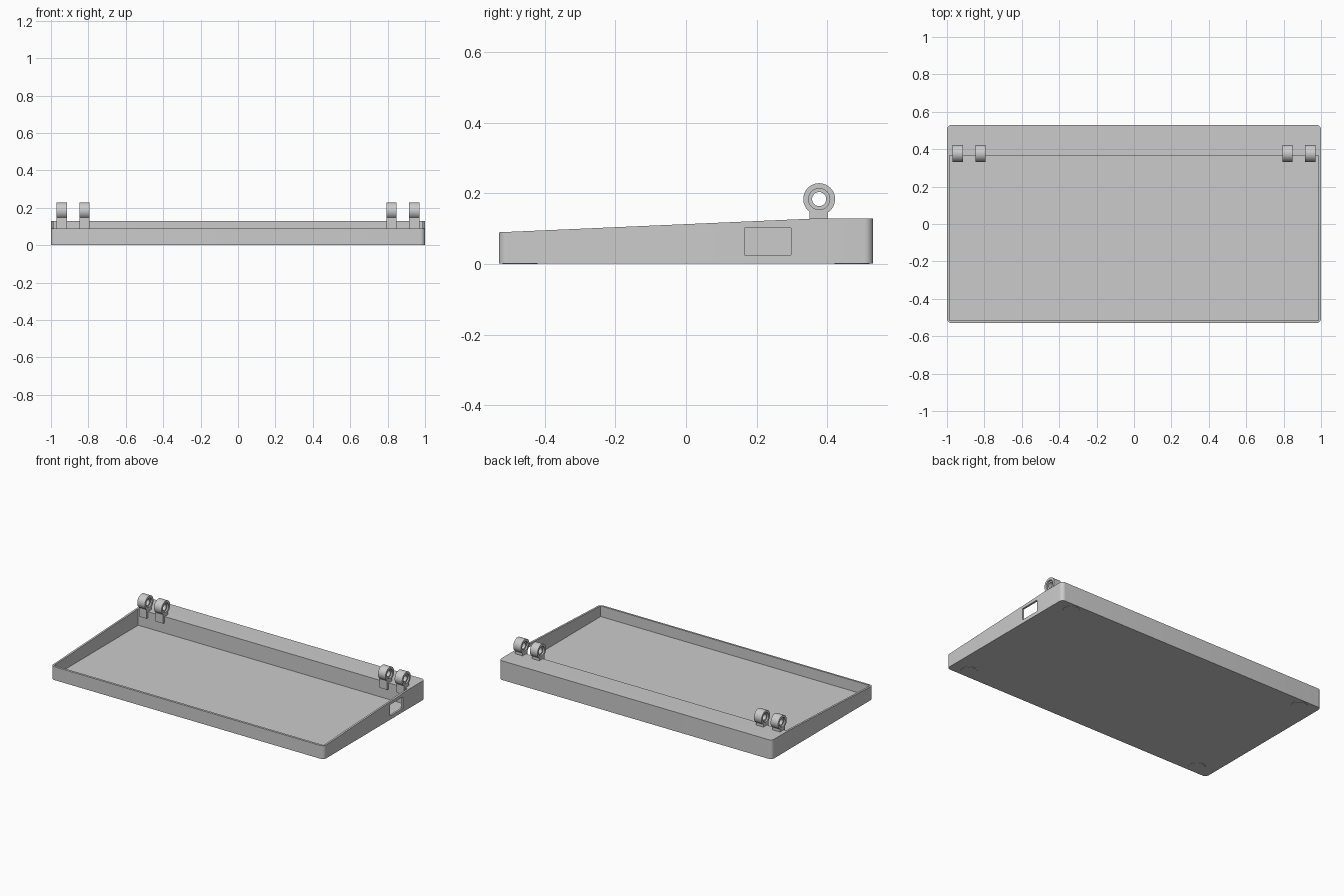
import bpy, bmesh, math
from mathutils import Vector

if "Cube" in bpy.data.objects:
    bpy.data.objects.remove(bpy.data.objects["Cube"])

grey = bpy.data.materials.new("plain grey")
grey.diffuse_color = (0.6, 0.6, 0.6, 1)
grey.use_nodes = True
grey.node_tree.nodes["Principled BSDF"].inputs["Base Color"].default_value = grey.diffuse_color


def add_object(name, bm, smooth=True):
    bmesh.ops.recalc_face_normals(bm, faces=bm.faces)
    me = bpy.data.meshes.new(name)
    bm.to_mesh(me)
    bm.free()
    ob = bpy.data.objects.new(name, me)
    me.materials.append(grey)
    bpy.context.collection.objects.link(ob)
    if smooth:
        activate(ob)
        bpy.ops.object.shade_smooth_by_angle(angle=math.radians(30))
    return ob


def activate(ob):
    bpy.ops.object.select_all(action='DESELECT')
    ob.select_set(True)
    bpy.context.view_layer.objects.active = ob


def box(name, x0, x1, y0, y1, z0, z1):
    bm = bmesh.new()
    bmesh.ops.create_cube(bm, size=1)
    for v in bm.verts:
        v.co = Vector(((x0 + x1) / 2 + v.co.x * (x1 - x0),
                       (y0 + y1) / 2 + v.co.y * (y1 - y0),
                       (z0 + z1) / 2 + v.co.z * (z1 - z0)))
    return add_object(name, bm, False)


# Tray body: wedge side profile extruded across, rounded upright corners
BASE = 0.002
profile = [(-0.53, BASE), (0.53, BASE), (0.53, 0.129), (0.365, 0.129), (-0.53, 0.09)]
bm = bmesh.new()
face = bm.faces.new([bm.verts.new((-1, y, z)) for y, z in profile])
ext = bmesh.ops.extrude_face_region(bm, geom=[face])
bmesh.ops.translate(bm, vec=(2, 0, 0),
                    verts=[g for g in ext["geom"] if isinstance(g, bmesh.types.BMVert)])
upright = [e for e in bm.edges
           if abs((e.verts[0].co - e.verts[1].co).normalized().z) > 0.99]
bmesh.ops.bevel(bm, geom=upright, offset=0.025, segments=8, profile=0.5, affect='EDGES')
body = add_object("tray_body", bm, False)

# Open compartment and side port
cutters = [box("compartment_cutter", -0.987, 0.987, -0.516, 0.365, 0.02, 0.4),
           box("port_cutter", 0.95, 1.1, 0.165, 0.297, 0.026, 0.102)]
for c in cutters:
    c.hide_render = True
    m = body.modifiers.new("cut", 'BOOLEAN')
    m.operation, m.solver, m.object = 'DIFFERENCE', 'EXACT', c
    activate(body)
    bpy.ops.object.modifier_apply(modifier=m.name)
    bpy.data.objects.remove(c)
activate(body)
bpy.ops.object.shade_smooth_by_angle(angle=math.radians(30))


# Hinge knuckles: counterbored rings on upright tabs
def knuckle(name, cx):
    h, depth, n = 0.0275, 0.01, 40
    section = [(-h, 0.045), (h, 0.045), (h, 0.03), (h - depth, 0.03),
               (h - depth, 0.02), (depth - h, 0.02), (depth - h, 0.03), (-h, 0.03)]
    bm = bmesh.new()
    rings = []
    for i in range(n):
        a = 2 * math.pi * i / n
        rings.append([bm.verts.new((cx + x, 0.377 + r * math.cos(a), 0.184 + r * math.sin(a)))
                      for x, r in section])
    k = len(section)
    for i in range(n):
        p, q = rings[i], rings[(i + 1) % n]
        for j in range(k):
            bm.faces.new((p[j], p[(j + 1) % k], q[(j + 1) % k], q[j]))
    add_object(name + "_ring", bm)
    box(name + "_tab", cx - h, cx + h, 0.35, 0.402, 0.088, 0.148)


for side, s in (("left", -1), ("right", 1)):
    knuckle(side + "_outer_hinge", s * 0.943)
    knuckle(side + "_inner_hinge", s * 0.821)

    # Thin round feet under the corners
    for end, t in (("front", -1), ("back", 1)):
        bm = bmesh.new()
        bmesh.ops.create_cone(bm, cap_ends=True, segments=40, radius1=0.05,
                              radius2=0.05, depth=0.004)
        bmesh.ops.translate(bm, verts=bm.verts, vec=(s * 0.88, t * 0.47, 0.002))
        add_object(end + "_" + side + "_foot", bm)
